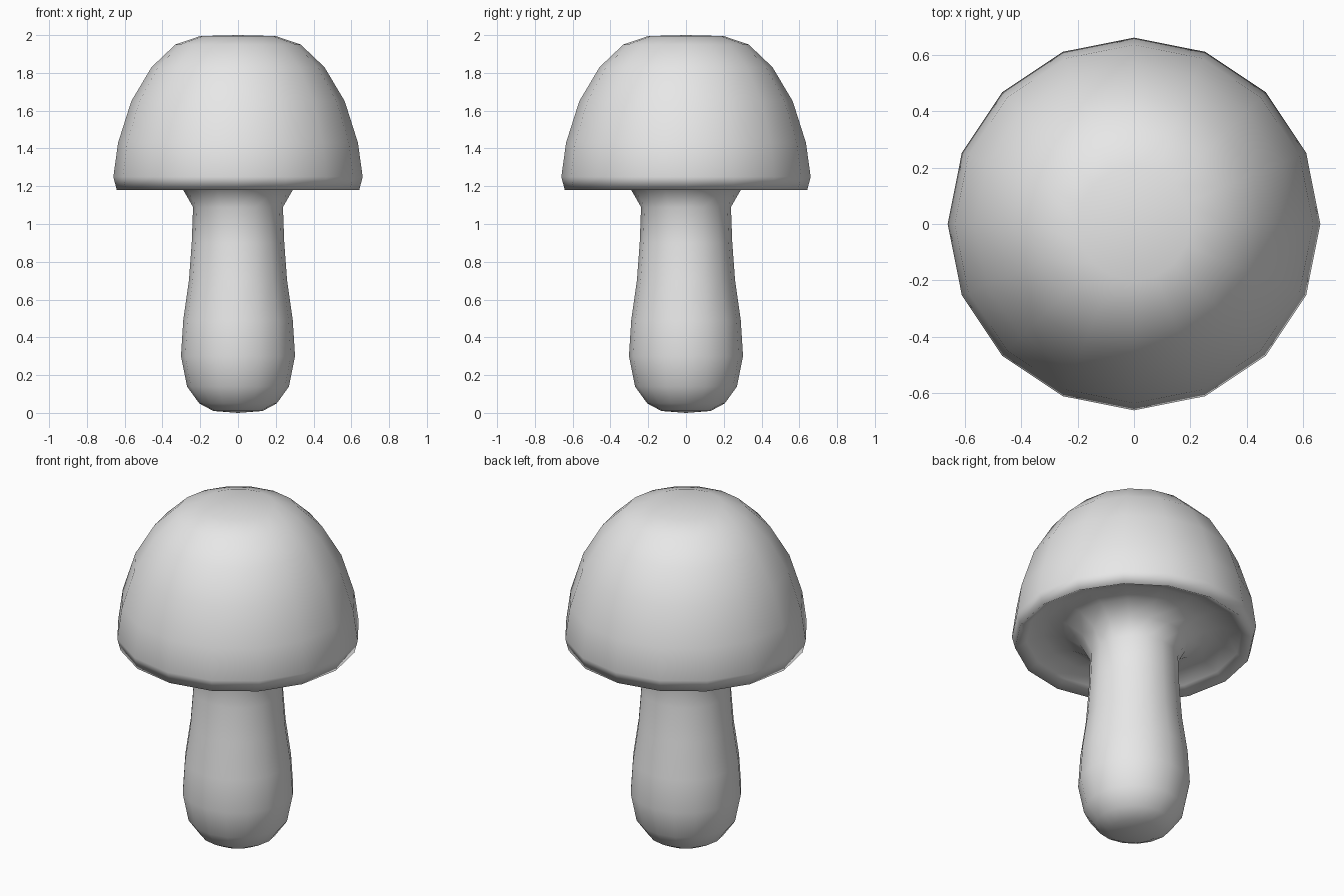
import bpy, bmesh, math

if "Cube" in bpy.data.objects:
    bpy.data.objects.remove(bpy.data.objects["Cube"])

SIDES = 16

grey = bpy.data.materials.new("light_grey")
grey.diffuse_color = (0.8, 0.8, 0.8, 1)
grey.use_nodes = True
grey.node_tree.nodes["Principled BSDF"].inputs["Base Color"].default_value = grey.diffuse_color


def lathe(name, profile, material):
    """Spin an (r, z) profile, bottom pole to top pole, around z."""
    bm = bmesh.new()
    rings = []
    for r, z in profile:
        if r == 0:
            rings.append([bm.verts.new((0, 0, z))] * SIDES)
        else:
            rings.append([bm.verts.new((r * math.cos(2 * math.pi * i / SIDES),
                                        r * math.sin(2 * math.pi * i / SIDES), z))
                          for i in range(SIDES)])
    for a, b in zip(rings, rings[1:]):
        for i in range(SIDES):
            j = (i + 1) % SIDES
            corners = list(dict.fromkeys((a[i], a[j], b[j], b[i])))
            bm.faces.new(corners).smooth = True
    bmesh.ops.recalc_face_normals(bm, faces=bm.faces[:])
    mesh = bpy.data.meshes.new(name)
    bm.to_mesh(mesh)
    bm.free()
    mesh.materials.append(material)
    obj = bpy.data.objects.new(name, mesh)
    bpy.context.collection.objects.link(obj)
    return obj


# Rounded stem that flares into the cap underside
stem = [(0, 0), (0.13, 0.01), (0.205, 0.05), (0.27, 0.14), (0.302, 0.30),
        (0.29, 0.49), (0.26, 0.70), (0.245, 0.90), (0.238, 1.09), (0.29, 1.18)]
# Hollow underside
underside = [(0.38, 1.235), (0.49, 1.25), (0.58, 1.215)]
# Domed cap from rim to crown
cap = [(0.642, 1.18), (0.66, 1.25), (0.635, 1.43), (0.565, 1.65),
       (0.458, 1.83), (0.332, 1.95), (0.2, 1.995), (0, 2.0)]

lathe("mushroom", stem + underside + cap, grey)
